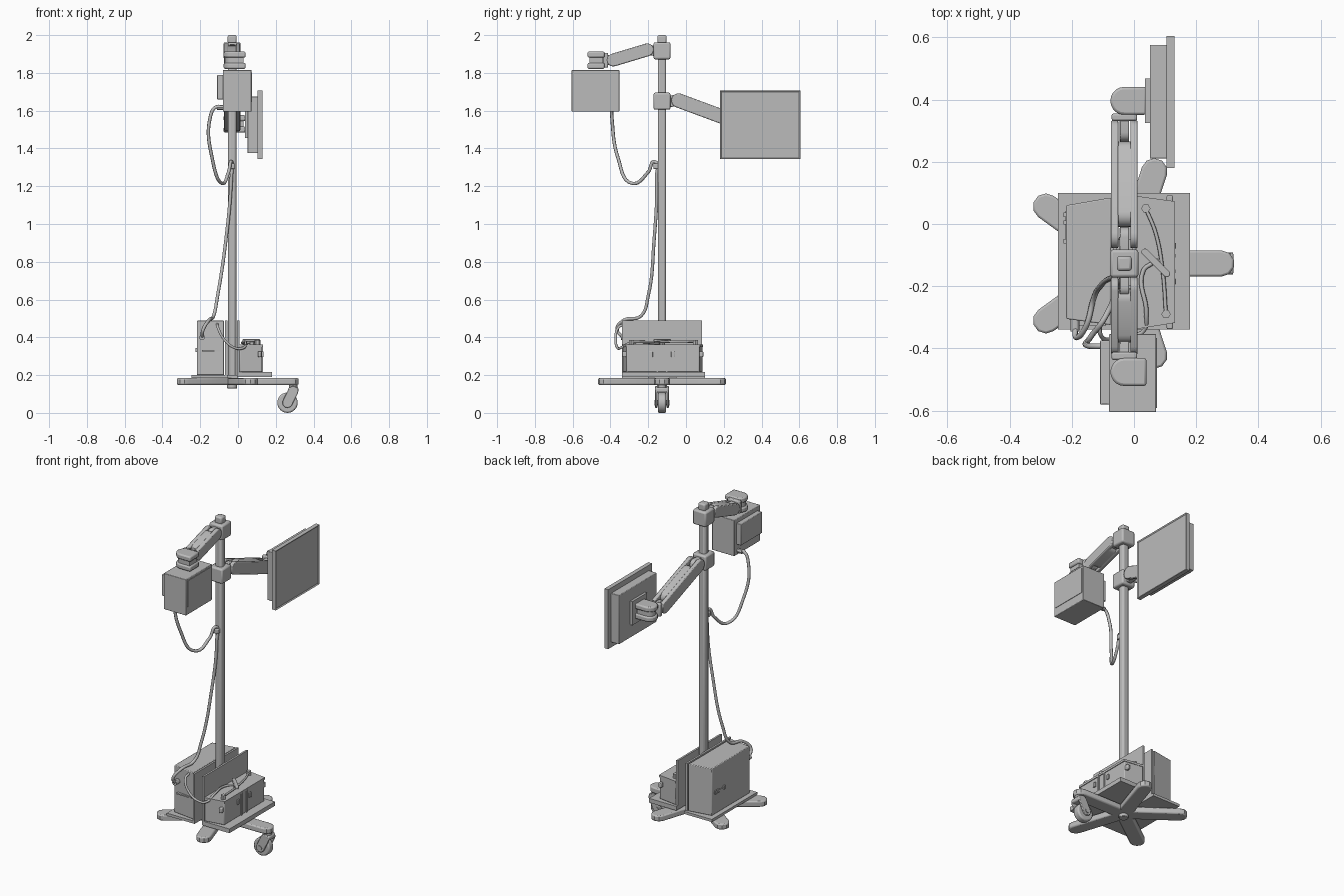
import bpy, bmesh, math
from mathutils import Vector

if "Cube" in bpy.data.objects:
    bpy.data.objects.remove(bpy.data.objects["Cube"], do_unlink=True)

grey = bpy.data.materials.new("plain_grey")
grey.use_nodes = True
grey.diffuse_color = (0.5, 0.5, 0.5, 1)
grey.node_tree.nodes["Principled BSDF"].inputs["Base Color"].default_value = (0.5, 0.5, 0.5, 1)

PX, PY = -0.031, -0.127          # pole axis
PLACE = {"x": lambda u, v, t: (t, u, v),
         "y": lambda u, v, t: (u, t, v),
         "z": lambda u, v, t: (u, v, t)}


def prism(name, pts, axis, lo, hi, bevel=0.0, inset=None):
    """Extrude a 2D outline along an axis; optionally recess the face looking along inset."""
    bm = bmesh.new()
    base = bm.faces.new([bm.verts.new(PLACE[axis](u, v, lo)) for u, v in pts])
    ext = bmesh.ops.extrude_face_region(bm, geom=[base])
    step = Vector(PLACE[axis](0, 0, hi - lo))
    bmesh.ops.translate(bm, vec=step, verts=[g for g in ext["geom"] if isinstance(g, bmesh.types.BMVert)])
    bmesh.ops.recalc_face_normals(bm, faces=bm.faces)
    if inset:
        bm.normal_update()
        face = max(bm.faces, key=lambda f: f.normal.dot(Vector(inset)))
        bmesh.ops.inset_region(bm, faces=[face], thickness=0.01)
        bmesh.ops.translate(bm, vec=Vector(inset) * -0.005, verts=face.verts)
    mesh = bpy.data.meshes.new(name)
    bm.to_mesh(mesh)
    bm.free()
    mesh.materials.append(grey)
    ob = bpy.data.objects.new(name, mesh)
    bpy.context.collection.objects.link(ob)
    if bevel:
        mod = ob.modifiers.new("bevel", "BEVEL")
        mod.width, mod.segments = bevel, 2
        mod.limit_method, mod.angle_limit = "ANGLE", math.radians(40)
    return ob


def box(name, x, y, z, bevel=0.0, inset=None):
    return prism(name, [(x[0], y[0]), (x[1], y[0]), (x[1], y[1]), (x[0], y[1])],
                 "z", z[0], z[1], bevel, inset)


def capsule(a, b, r, n=8, flat_end=False):
    """Outline around segment a-b, round at b and round or flat at a."""
    ang = math.atan2(b[1] - a[1], b[0] - a[0])
    pts = []
    for c, start, steps in ((b, ang - math.pi / 2, n), (a, ang + math.pi / 2, 1 if flat_end else n)):
        pts += [(c[0] + r * math.cos(start + math.pi * i / steps),
                 c[1] + r * math.sin(start + math.pi * i / steps)) for i in range(steps + 1)]
    return pts


def circle(c, r, n=24):
    return [(c[0] + r * math.cos(2 * math.pi * i / n), c[1] + r * math.sin(2 * math.pi * i / n))
            for i in range(n)]


def cable(name, pts, r):
    cu = bpy.data.curves.new(name, "CURVE")
    cu.dimensions = "3D"
    cu.bevel_depth, cu.bevel_resolution, cu.resolution_u = r, 2, 8
    cu.use_fill_caps = True
    sp = cu.splines.new("BEZIER")
    sp.bezier_points.add(len(pts) - 1)
    for bp, p in zip(sp.bezier_points, pts):
        bp.co = p
        bp.handle_left_type = bp.handle_right_type = "AUTO"
    cu.materials.append(grey)
    bpy.context.collection.objects.link(bpy.data.objects.new(name, cu))


def arm(name, root, a, b, tip, r):
    """Forked arm between pivots a and b in the y-z plane, with tongues to root and tip."""
    mix = lambda t: tuple(p + (q - p) * t for p, q in zip(a, b))
    for side, lo, hi in (("right", -0.074, -0.05), ("left", -0.012, 0.012)):
        prism(f"{name}_{side}_prong", capsule(a, b, r), "x", lo, hi, 0.005)
    prism(name + "_body", capsule(mix(0.2), mix(0.8), r * 0.97), "x", -0.052, -0.01)
    prism(name + "_root_tongue", capsule(root, a, r * 0.8, flat_end=True), "x", -0.046, -0.016, 0.003)
    prism(name + "_tip_tongue", capsule(tip, b, r * 0.8, flat_end=True), "x", -0.046, -0.016, 0.003)


def swivel(name, y, z):
    """C-shaped swivel yoke: two round-nosed plates around a core."""
    for part, lo, hi in (("lower", z - 0.046, z - 0.014), ("upper", z + 0.014, z + 0.046)):
        prism(f"{name}_{part}_yoke", capsule((0.04, y), (-0.031, y), 0.045, 10, True), "z", lo, hi, 0.008)
    prism(name + "_core", capsule((0.03, y), (-0.031, y), 0.036, 10, True), "z", z - 0.02, z + 0.02)


# Pole, cap and clamps
box("pole", (PX - 0.022, PX + 0.022), (PY - 0.022, PY + 0.022), (0.14, 1.96), 0.012)
box("pole_cap", (PX - 0.024, PX + 0.024), (PY - 0.024, PY + 0.024), (1.955, 2.0), 0.009)
for label, z in (("upper", 1.917), ("lower", 1.65)):
    box(label + "_clamp", (PX - 0.045, PX + 0.045), (PY - 0.045, PY + 0.045), (z - 0.045, z + 0.045), 0.009)

# Five-legged base
prism("base_hub", circle((PX, PY), 0.06, 10), "z", 0.148, 0.186)
prism("hub_boss", circle((PX, PY), 0.027), "z", 0.13, 0.15, 0.003)
for i in range(5):
    ang = math.radians(72 * i)
    end = (PX + 0.312 * math.cos(ang), PY + 0.312 * math.sin(ang))
    prism(f"base_leg_{i + 1}", capsule((PX, PY), end, 0.042, 5, True), "z", 0.148, 0.184, 0.007)

# Caster
WHEEL = (0.262, 0.054)
prism("caster_wheel", circle(WHEEL, 0.054), "y", PY - 0.022, PY + 0.022, 0.008)
prism("caster_axle", circle(WHEEL, 0.014, 12), "y", PY - 0.04, PY + 0.04)
for label, s in (("front", -1), ("back", 1)):
    lo, hi = sorted((PY + s * 0.024, PY + s * 0.036))
    prism(f"caster_{label}_fork", capsule((0.292, 0.115), WHEEL, 0.027), "y", lo, hi, 0.003)
box("caster_crown", (0.266, 0.32), (PY - 0.036, PY + 0.036), (0.108, 0.135), 0.008)
prism("caster_stem", circle((0.293, PY), 0.022, 16), "z", 0.13, 0.155)

# Trays with upright backs on both sides of the pole
box("right_tray", (-0.245, -0.056), (-0.34, 0.1), (0.184, 0.2))
box("left_tray", (-0.005, 0.18), (-0.34, 0.1), (0.19, 0.216))
box("tray_bridge", (-0.06, 0.0), (-0.2, -0.05), (0.184, 0.2))
box("right_upright", (-0.068, -0.056), (-0.34, 0.085), (0.195, 0.49))
box("left_upright", (-0.005, 0.007), (-0.34, 0.085), (0.195, 0.49))

# Tall cabinet
prism("tall_cabinet", [(-0.218, -0.305), (-0.074, -0.325), (-0.074, 0.085), (-0.218, 0.06)],
      "z", 0.2, 0.488, 0.004)
box("cabinet_vent", (-0.222, -0.217), (-0.06, 0.04), (0.328, 0.335))
for y in (-0.055, 0.005, 0.03):
    box("cabinet_button", (-0.226, -0.216), (y - 0.007, y + 0.007), (0.322, 0.344))
box("cabinet_front_trim", (-0.19, -0.09), (-0.326, -0.31), (0.325, 0.333))

# Low case with lid, rib pair and latches
prism("low_case", [(0.008, -0.335), (0.128, -0.315), (0.128, 0.07), (0.008, 0.088)],
      "z", 0.216, 0.352, 0.004)
prism("case_lid", [(0.008, -0.338), (0.132, -0.318), (0.132, 0.073), (0.008, 0.09)],
      "z", 0.349, 0.362)
for y in (-0.152, -0.102):
    box("case_rib", (0.126, 0.133), (y - 0.005, y + 0.005), (0.216, 0.355))
for y in (-0.185, -0.07):
    box("case_latch", (0.126, 0.135), (y - 0.009, y + 0.009), (0.295, 0.325), 0.002)
for y in (-0.326, 0.08):
    box("case_end_clip", (0.105, 0.125), (y - 0.012, y + 0.012), (0.295, 0.325), 0.004)

# Handle and hose on the low case
prism("handle_post", circle((0.075, -0.125), 0.014, 12), "z", 0.36, 0.38)
prism("handle_bar", capsule((0.035, -0.09), (0.105, -0.16), 0.011), "z", 0.375, 0.39, 0.003)
for x, y in ((0.038, 0.05), (0.103, -0.29)):
    prism("hose_nut", circle((x, y), 0.015, 6), "z", 0.36, 0.386)
cable("case_hose", [(0.038, 0.05, 0.376), (0.07, -0.03, 0.378), (0.092, -0.15, 0.376),
                    (0.103, -0.29, 0.376)], 0.006)

# Upper arm and instrument head
arm("upper_arm", (-0.165, 1.917), (-0.205, 1.922), (-0.385, 1.868), (-0.44, 1.868), 0.034)
swivel("head_swivel", -0.476, 1.867)
box("head_yoke_block", (-0.072, 0.01), (-0.437, -0.412), (1.828, 1.906), 0.006)
box("instrument_head", (-0.08, 0.071), (-0.605, -0.353), (1.595, 1.815), 0.003)
box("head_left_panel", (0.07, 0.074), (-0.592, -0.366), (1.645, 1.803))
box("head_right_plate", (-0.11, -0.078), (-0.58, -0.375), (1.66, 1.79), 0.003)

# Lower arm and display
arm("lower_arm", (-0.085, 1.65), (-0.04, 1.654), (0.295, 1.53), (0.36, 1.53), 0.038)
swivel("display_swivel", 0.396, 1.53)
box("display_yoke_block", (-0.072, 0.01), (0.332, 0.355), (1.49, 1.57), 0.006)
box("display_mount_plate", (0.036, 0.052), (0.325, 0.468), (1.455, 1.6))
box("display_housing", (0.051, 0.106), (0.21, 0.576), (1.375, 1.675), 0.003)
box("display_bezel", (0.104, 0.13), (0.18, 0.605), (1.343, 1.707), 0, (1, 0, 0))

# Cables and plugs
cable("main_cable", [(-0.075, -0.39, 1.615), (-0.115, -0.393, 1.62), (-0.148, -0.392, 1.56),
                     (-0.137, -0.36, 1.35), (-0.085, -0.285, 1.215), (-0.05, -0.2, 1.275),
                     (-0.035, -0.165, 1.33), (-0.035, -0.156, 1.25), (-0.066, -0.17, 0.9),
                     (-0.108, -0.2, 0.62), (-0.13, -0.24, 0.512), (-0.155, -0.33, 0.49),
                     (-0.185, -0.365, 0.44), (-0.19, -0.335, 0.4)], 0.009)
box("cable_clip", (-0.05, -0.018), (-0.172, -0.14), (1.29, 1.32), 0.005)
prism("head_plug", circle((-0.39, 1.617), 0.013, 12), "x", -0.11, -0.075)
prism("cabinet_plug", circle((-0.19, 0.4), 0.015, 12), "y", -0.345, -0.3)
cable("link_cable", [(-0.11, -0.315, 0.47), (-0.108, -0.355, 0.455), (-0.07, -0.372, 0.385),
                     (-0.01, -0.36, 0.342), (0.03, -0.345, 0.345), (0.04, -0.29, 0.372),
                     (0.03, -0.15, 0.37), (0.06, -0.125, 0.372)], 0.007)

# Smooth the round parts and keep the corners crisp
bpy.ops.object.select_all(action="DESELECT")
for ob in bpy.context.scene.objects:
    if ob.type == "MESH":
        ob.select_set(True)
        bpy.context.view_layer.objects.active = ob
bpy.ops.object.shade_smooth_by_angle(angle=math.radians(30))
